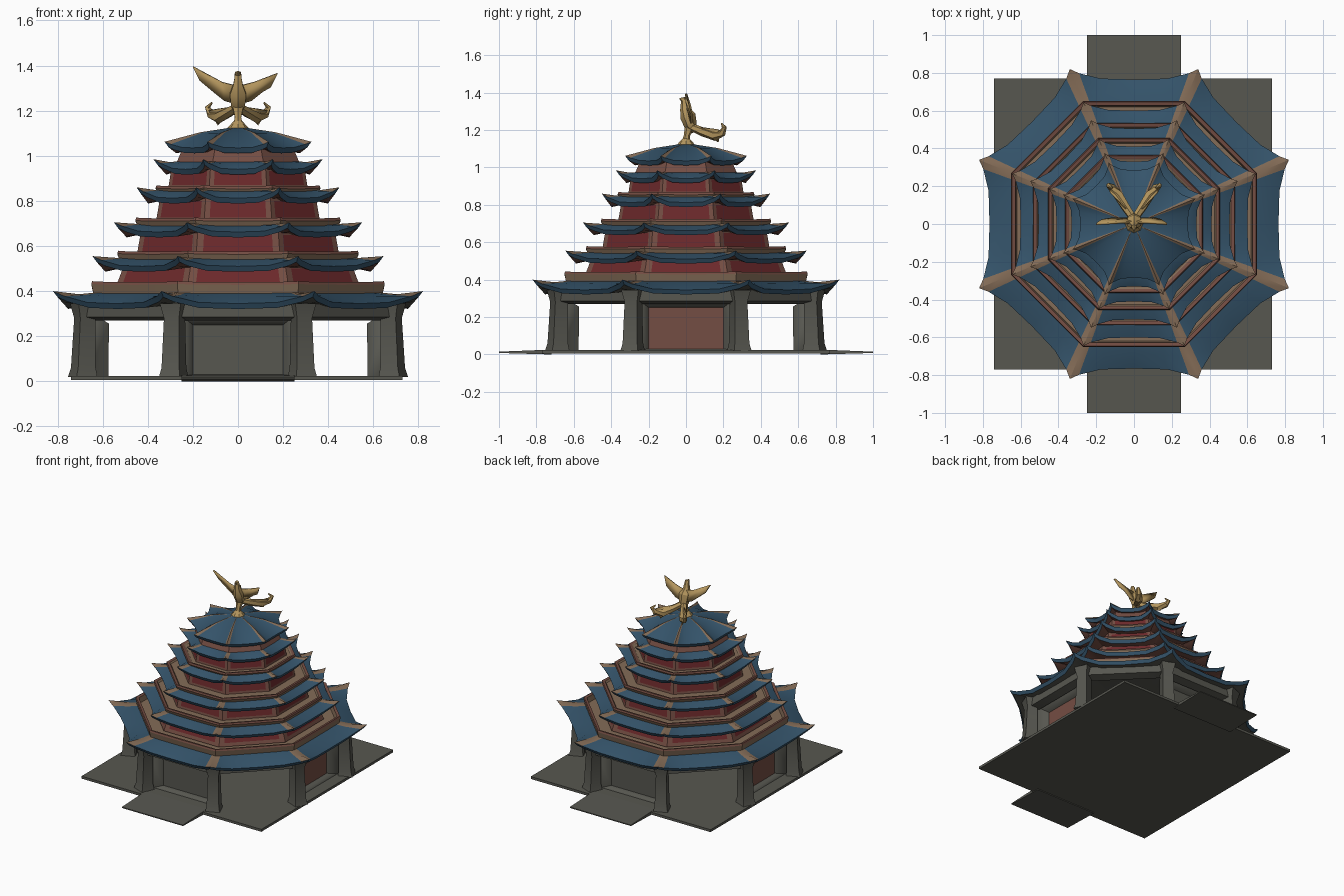
import bpy, bmesh, math
from mathutils import Vector, Matrix

if "Cube" in bpy.data.objects:
    bpy.data.objects.remove(bpy.data.objects["Cube"])

T = math.tan(math.pi / 8)


def material(name, rgb):
    m = bpy.data.materials.new(name)
    m.diffuse_color = (*rgb, 1)
    m.use_nodes = True
    m.node_tree.nodes["Principled BSDF"].inputs["Base Color"].default_value = m.diffuse_color
    return m


BLUE = material("blue tile", (0.035, 0.088, 0.145))
RED = material("dark red", (0.15, 0.022, 0.024))
RUST = material("rust brown", (0.175, 0.075, 0.056))
TAN = material("weathered tan", (0.23, 0.15, 0.095))
GREY = material("stone grey", (0.095, 0.095, 0.08))
GOLD = material("gold", (0.45, 0.30, 0.11))


def make(name, verts, faces, mats, rule=None, smooth=30, recalc=True):
    me = bpy.data.meshes.new(name)
    me.from_pydata(verts, [], faces)
    for m in mats:
        me.materials.append(m)
    if rule:
        for i, p in enumerate(me.polygons):
            p.material_index = rule(i)
    if recalc:
        bm = bmesh.new()
        bm.from_mesh(me)
        bmesh.ops.recalc_face_normals(bm, faces=bm.faces)
        bm.to_mesh(me)
        bm.free()
    ob = bpy.data.objects.new(name, me)
    bpy.context.collection.objects.link(ob)
    bpy.ops.object.select_all(action='DESELECT')
    ob.select_set(True)
    bpy.context.view_layer.objects.active = ob
    bpy.ops.object.shade_smooth_by_angle(angle=math.radians(smooth))
    return ob


def octagon(name, profile, ts, mats, rule, closed=False, cap=False):
    """Loft rows of (apothem, z, corner flare, corner lift) round eight sides."""
    verts, faces, ids = [], [], []
    per, n = len(ts), 8 * len(ts)
    for a, z, flare, lift in profile:
        for k in range(8):
            ang = k * math.pi / 4
            for t in ts:
                w = abs(t) ** 4
                p = Vector((a, a * T * t, 0)) * (1 + flare * w / a)
                p.rotate(Matrix.Rotation(ang, 3, 'Z'))
                verts.append((p.x, p.y, z + lift * w))
    rows = len(profile)
    for r in range(rows if closed else rows - 1):
        q = (r + 1) % rows
        for i in range(n):
            j = (i + 1) % n
            faces.append((r * n + i, r * n + j, q * n + j, q * n + i))
            ids.append(rule(r, i % per, per))
    if cap:
        faces.append(tuple(range((rows - 1) * n, rows * n)))
        ids.append(rule(rows - 2, per // 2, per))
    return make(name, verts, faces, mats, lambda i: ids[i])


def box(name, lo, hi, mat):
    v = [(x, y, z) for z in (lo[2], hi[2]) for x, y in
         ((lo[0], lo[1]), (hi[0], lo[1]), (hi[0], hi[1]), (lo[0], hi[1]))]
    f = [(3, 2, 1, 0), (4, 5, 6, 7)] + [(i, (i + 1) % 4, (i + 1) % 4 + 4, i + 4) for i in range(4)]
    return make(name, v, f, [mat])


def tube(name, path, mat, sides=6):
    """Tapered tube through (x, y, z, radius) points."""
    pts = [Vector(p[:3]) for p in path]
    verts, faces = [], []
    for i, p in enumerate(pts):
        d = (pts[min(i + 1, len(pts) - 1)] - pts[max(i - 1, 0)]).normalized()
        u = d.cross(Vector((1, 0.01, 0))).normalized()
        v = d.cross(u)
        for s in range(sides):
            a = 2 * math.pi * s / sides
            verts.append(p + (u * math.cos(a) + v * math.sin(a)) * path[i][3])
    for r in range(len(pts) - 1):
        for s in range(sides):
            t = (s + 1) % sides
            faces.append((r * sides + s, r * sides + t, (r + 1) * sides + t, (r + 1) * sides + s))
    faces += [tuple(range(sides)), tuple(range(len(verts) - sides, len(verts)))]
    return make(name, verts, faces, [mat])


# Stone floor with front and back ramps
box("floor_slab", (-0.74, -0.77, 0.006), (0.73, 0.77, 0.024), GREY)
for s, label in ((-1, "front"), (1, "back")):
    v = [(x, s * y, z) for y, z0, z1 in ((0.72, 0.0, 0.026), (1.0, 0.008, 0.015))
         for x, z in ((-0.25, z0), (0.25, z0), (0.25, z1), (-0.25, z1))]
    f = [(0, 1, 2, 3), (4, 5, 6, 7)] + [(i, (i + 1) % 4, (i + 1) % 4 + 4, i + 4) for i in range(4)]
    make(label + "_ramp", v, f, [GREY])

# Corner columns, tapering slightly
for k in range(8):
    a = math.radians(22.5 + 45 * k)
    verts = []
    for z, r, h in ((0.02, 0.745, 0.05), (0.06, 0.742, 0.042), (0.28, 0.735, 0.036), (0.345, 0.735, 0.05)):
        for sx, sy in ((-1, -1), (1, -1), (1, 1), (-1, 1)):
            p = Matrix.Rotation(a, 3, 'Z') @ Vector((r + sx * h, sy * h, 0))
            verts.append((p.x, p.y, z))
    faces = [(r * 4 + i, r * 4 + (i + 1) % 4, r * 4 + (i + 1) % 4 + 4, r * 4 + i + 4)
             for r in range(3) for i in range(4)]
    make("column", verts, faces + [(3, 2, 1, 0), (12, 13, 14, 15)], [GREY])

# Beam ring over the columns
octagon("beam_ring", [(0.70, 0.35, 0, 0), (0.70, 0.285, 0, 0), (0.64, 0.27, 0, 0), (0.60, 0.35, 0, 0)],
        [-1, 0], [GREY], lambda r, i, n: 0, closed=True)

# Recessed wall bays on the four main sides, open bays on the diagonals
for k, panel in enumerate((RUST, GREY, RUST, GREY)):
    rot = Matrix.Rotation(k * math.pi / 2, 3, 'Z')
    verts = [rot @ Vector((x, sy * w, z)) for x, w, z0, z1 in ((0.68, 0.27, 0.02, 0.31), (0.585, 0.20, 0.03, 0.25))
             for sy, z in ((-1, z0), (1, z0), (1, z1), (-1, z1))]
    faces = [(i, (i + 1) % 4, (i + 1) % 4 + 4, i + 4) for i in range(4)] + [(4, 5, 6, 7)]
    ob = make("wall_bay", verts, faces, [GREY, panel], lambda i: 1 if i == 4 else 0)
    ob.modifiers.new("thickness", 'SOLIDIFY').thickness = 0.015

# Roof tiers: eave apothem, eave z, tip apothem, tip z, top apothem, top z
ROOFS = [(0.765, 0.345, 0.82, 0.40, 0.62, 0.395),
         (0.60, 0.51, 0.645, 0.555, 0.45, 0.555),
         (0.505, 0.662, 0.55, 0.705, 0.37, 0.705),
         (0.41, 0.812, 0.45, 0.86, 0.31, 0.855),
         (0.33, 0.94, 0.375, 0.985, 0.26, 0.975),
         (0.285, 1.035, 0.325, 1.062, 0.03, 1.125)]
TS = [-1, -0.88, -0.55, 0, 0.55, 0.88]
for n, (a, z, ta, tz, ia, iz) in enumerate(ROOFS):
    fl, li = ta - a, tz - z
    ma = (a + ia) / 2
    sag = 0.008 if n < 5 else 0.02
    prof = [(ia, iz, 0, 0), (ma, (z + iz) / 2 + sag, fl * 0.25, li * 0.15),
            (a, z, fl, li), (a - 0.012, z - 0.024, fl * 0.85, li * 0.95),
            (max(ia, a - 0.1), z - 0.005, 0, 0.0)]
    if n == 0:
        prof.append((0.30, 0.335, 0, 0))

    def roof_rule(r, i, per):
        if r >= 3:
            return 2
        return 1 if i in (0, per - 1) and r < 2 else 0
    octagon("roof_tier_%d" % (n + 1), prof, TS, [BLUE, TAN, GREY if n == 0 else RUST], roof_rule, cap=n == 0)

# Upper storey walls: red panels between rust corners, rust top and bottom borders
WALLS = [(0.545, 0.41, 0.505, 0.515), (0.45, 0.55, 0.43, 0.665), (0.365, 0.70, 0.345, 0.815),
         (0.31, 0.85, 0.295, 0.945), (0.272, 0.97, 0.24, 1.045)]
for n, (a0, z0, a1, z1) in enumerate(WALLS):
    prof = [(a0 + (a1 - a0) * f, z0 + (z1 - z0) * f, 0, 0) for f in (0, 0.22, 0.86, 1)]
    top = n == 4

    def wall_rule(r, i, per):
        if r != 1 or i in (0, per - 1):
            return 1
        return 1 if top and i in (1, 2, 3) else 0
    octagon("storey_wall_%d" % (n + 2), prof, [-1, -0.84, -0.3, 0.3, 0.84], [RED, RUST], wall_rule)

# Balcony railings standing on the roofs
RAILS = [(0.65, 0.375, 0.44, 0.60), (0.535, 0.535, 0.575, 0.45), (0.455, 0.685, 0.722, 0.365),
         (0.365, 0.832, 0.865, 0.31)]
for n, (a, z0, z1, wa) in enumerate(RAILS):
    prof = [(a - 0.012, z0, 0, 0), (a, z1 - 0.012, 0, 0.004), (a - 0.004, z1, 0, 0.004),
            (a - 0.022, z1 - 0.002, 0, 0), (a - 0.03, z0 + 0.025, 0, 0), (wa - 0.08, z0 + 0.025, 0, 0)]
    octagon("balcony_%d" % (n + 1), prof, [-1, -0.8, 0, 0.8], [TAN, RUST], lambda r, i, per: 1 if r in (1, 2) else 0)

# Finial base
tube("finial_base", [(0, 0, 1.085, 0.075), (0, 0, 1.125, 0.045), (0, 0, 1.155, 0.018)], GOLD, 8)

# Golden bird: body with neck, head and beak
tube("bird_legs", [(0, 0, 1.13, 0.026), (0, 0.005, 1.17, 0.016), (0, 0.02, 1.22, 0.028)], GOLD)
tube("bird_body", [(0, 0.045, 1.19, 0.014), (0, 0.025, 1.225, 0.035), (0, 0.01, 1.275, 0.042),
                   (0, -0.008, 1.315, 0.024), (0, -0.01, 1.345, 0.018), (0, -0.015, 1.365, 0.016),
                   (0, -0.035, 1.368, 0.003)], GOLD)

# Spread wings, the left one reaching a little higher
for s, reach, up in ((-1, 0.20, 1.395), (1, 0.175, 1.365)):
    outline = [(0.01, 0.01, 1.31), (0.07, 0.008, 1.325), (reach, 0.0, up), (reach - 0.03, 0.02, up - 0.06),
               (0.11, 0.03, 1.285), (0.06, 0.03, 1.245), (0.01, 0.03, 1.23)]
    wing = make("bird_wing", [(s * x, y, z) for x, y, z in outline], [tuple(range(7))], [GOLD])
    m = wing.modifiers.new("thickness", 'SOLIDIFY')
    m.thickness, m.offset = 0.012, 0

# Curling tail plumes
for s in (-1, 1):
    tube("bird_tail", [(s * 0.005, 0.03, 1.215, 0.02), (s * 0.045, 0.09, 1.19, 0.024), (s * 0.085, 0.155, 1.17, 0.028),
                       (s * 0.12, 0.195, 1.185, 0.02), (s * 0.135, 0.205, 1.215, 0.013),
                       (s * 0.115, 0.19, 1.235, 0.004)], GOLD)
    make("bird_tail_feather", [(s * 0.03, 0.06, 1.215), (s * 0.13, 0.17, 1.20), (s * 0.09, 0.17, 1.135),
                               (s * 0.05, 0.10, 1.18)], [(0, 1, 2, 3)], [GOLD]
         ).modifiers.new("thickness", 'SOLIDIFY').thickness = 0.008
